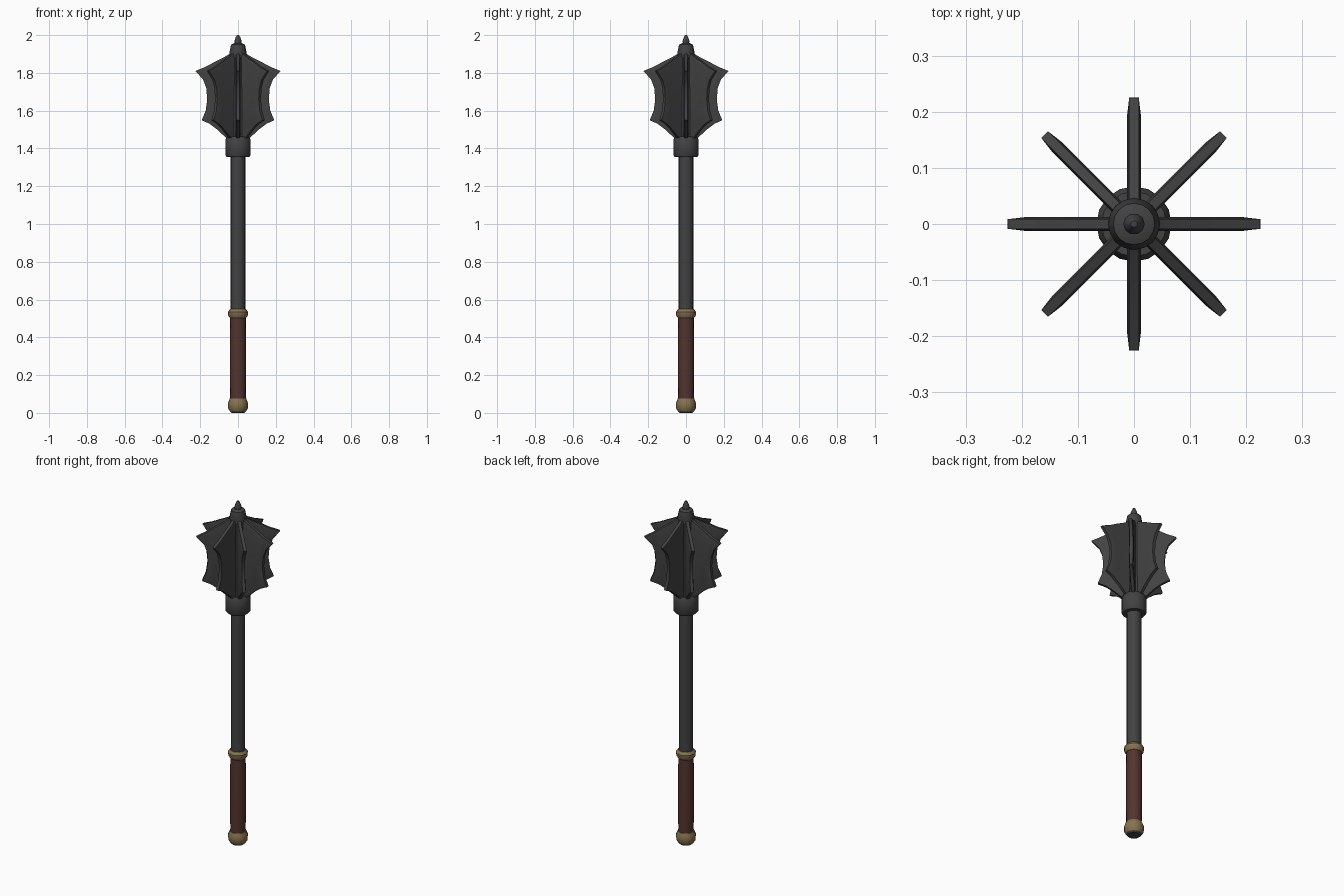
import bpy, bmesh, math

if "Cube" in bpy.data.objects:
    bpy.data.objects.remove(bpy.data.objects["Cube"])

def mat(name, rgb):
    m = bpy.data.materials.new(name)
    m.diffuse_color = (*rgb, 1)
    m.use_nodes = True
    m.node_tree.nodes["Principled BSDF"].inputs["Base Color"].default_value = m.diffuse_color
    return m

METAL = mat("dark_steel", (0.055, 0.055, 0.056))
BRASS = mat("aged_brass", (0.24, 0.17, 0.08))
LEATHER = mat("brown_leather", (0.085, 0.034, 0.028))

def finish(bm, name, material, angle=35):
    bmesh.ops.recalc_face_normals(bm, faces=bm.faces)
    me = bpy.data.meshes.new(name)
    bm.to_mesh(me)
    bm.free()
    me.materials.append(material)
    ob = bpy.data.objects.new(name, me)
    bpy.context.collection.objects.link(ob)
    bpy.context.view_layer.objects.active = ob
    ob.select_set(True)
    bpy.ops.object.shade_smooth_by_angle(angle=math.radians(angle))
    ob.select_set(False)
    return ob

def lathe(name, profile, material, n=16):
    """Closed turned part from (radius, z) points, bottom to top."""
    bm = bmesh.new()
    rings = []
    for r, z in profile:
        rings.append([bm.verts.new((r * math.cos(2 * math.pi * i / n),
                                    r * math.sin(2 * math.pi * i / n), z)) for i in range(n)])
    for a, b in zip(rings, rings[1:]):
        for i in range(n):
            j = (i + 1) % n
            bm.faces.new((a[i], a[j], b[j], b[i]))
    bm.faces.new(rings[0][::-1])
    bm.faces.new(rings[-1])
    return finish(bm, name, material)

# Handle
lathe("pommel_base", [(0.034, 0.0), (0.042, 0.008)], METAL)
lathe("pommel", [(0.042, 0.008), (0.052, 0.024), (0.053, 0.052), (0.044, 0.075)], BRASS)
lathe("grip", [(0.041, 0.07), (0.043, 0.2), (0.043, 0.38), (0.041, 0.51)], LEATHER)
lathe("guard_ring", [(0.043, 0.503), (0.052, 0.515), (0.053, 0.535), (0.042, 0.55)], BRASS)
lathe("shaft", [(0.039, 0.545), (0.039, 1.37)], METAL)

# Head core, collar and finial
lathe("collar", [(0.06, 1.355), (0.067, 1.365), (0.067, 1.445), (0.058, 1.462)], METAL)
lathe("head_core", [(0.045, 1.45), (0.042, 1.88), (0.046, 1.905), (0.037, 1.95), (0.02, 1.957)], METAL)
lathe("finial", [(0.017, 1.95), (0.019, 1.968), (0.014, 1.985), (0.006, 2.0)], METAL, 10)

# Flanges: a bevelled blade outline (radius, z), repeated eight times
OUTER = [(0.03, 1.44), (0.062, 1.455), (0.11, 1.50), (0.15, 1.53), (0.192, 1.55),
         (0.171, 1.60), (0.163, 1.66), (0.168, 1.72), (0.185, 1.765), (0.225, 1.81),
         (0.17, 1.833), (0.12, 1.86), (0.07, 1.885), (0.03, 1.91)]
INNER = [(0.03, 1.46), (0.06, 1.475), (0.10, 1.515), (0.135, 1.545), (0.168, 1.565),
         (0.152, 1.60), (0.144, 1.66), (0.148, 1.72), (0.163, 1.765), (0.192, 1.805),
         (0.155, 1.818), (0.11, 1.842), (0.065, 1.867), (0.03, 1.888)]

def flange(index):
    bm = bmesh.new()
    n = len(OUTER)
    edges = []
    for s in (-1, 1):
        rim = [bm.verts.new((r, s * 0.0085, z)) for r, z in OUTER]
        mid = [bm.verts.new((r, s * 0.0125, z)) for r, z in INNER]
        bm.faces.new(mid)
        for i in range(n):
            j = (i + 1) % n
            bm.faces.new((rim[i], rim[j], mid[j], mid[i]))
        edges.append(rim)
    a, b = edges
    for i in range(n):
        j = (i + 1) % n
        bm.faces.new((a[i], a[j], b[j], b[i]))
    ob = finish(bm, f"flange_{index + 1}", METAL, 25)
    ob.rotation_euler.z = index * math.pi / 4

for k in range(8):
    flange(k)
